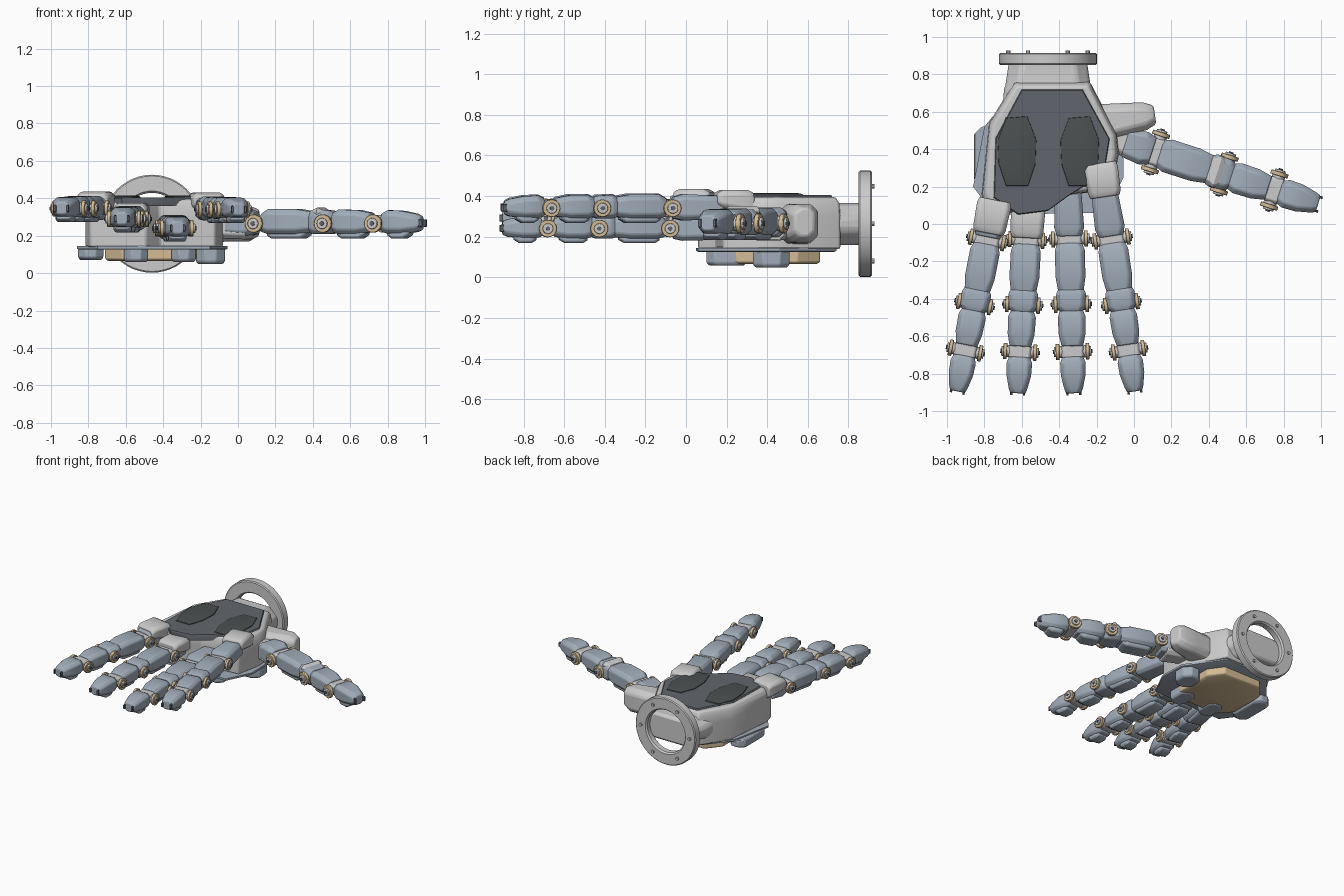
import bpy, bmesh, math
from mathutils import Matrix, Vector

if "Cube" in bpy.data.objects:
    bpy.data.objects.remove(bpy.data.objects["Cube"])


def material(name, rgb):
    m = bpy.data.materials.new(name)
    m.diffuse_color = (*rgb, 1)
    m.use_nodes = True
    m.node_tree.nodes["Principled BSDF"].inputs["Base Color"].default_value = m.diffuse_color
    return m


BLUE = material("blue_steel", (0.36, 0.42, 0.49))
TAN = material("brass", (0.66, 0.50, 0.30))
DARK = material("dark_panel", (0.12, 0.13, 0.15))
BLACK = material("dark_pad", (0.07, 0.08, 0.08))


def finish(name, bm, mat=None, bevel=0.0, mtx=None):
    bmesh.ops.recalc_face_normals(bm, faces=bm.faces)
    me = bpy.data.meshes.new(name)
    bm.to_mesh(me)
    bm.free()
    if mtx:
        me.transform(mtx)
    ob = bpy.data.objects.new(name, me)
    bpy.context.collection.objects.link(ob)
    if mat:
        me.materials.append(mat)
    if bevel:
        b = ob.modifiers.new("bevel", 'BEVEL')
        b.width, b.segments, b.limit_method = bevel, 2, 'ANGLE'
    return ob


def bridge(rings, name, mat, bevel, mtx):
    bm = bmesh.new()
    vs = [[bm.verts.new(p) for p in r] for r in rings]
    n = len(vs[0])
    for a, b in zip(vs, vs[1:]):
        for i in range(n):
            bm.faces.new((a[i], a[(i + 1) % n], b[(i + 1) % n], b[i]))
    bm.faces.new(vs[0])
    bm.faces.new(vs[-1])
    return finish(name, bm, mat, bevel, mtx)


def loft(name, sections, mat=None, mtx=None, c=0.022, bevel=0.007):
    """Chamfered box along local x; sections are (x, half width, z low, z high)."""
    rings = []
    for x, w, a, b in sections:
        k = min(c, w * .6, (b - a) * .45)
        rings.append([(x, y, z) for y, z in (
            (-w, a + k), (-w + k, a), (w - k, a), (w, a + k),
            (w, b - k), (w - k, b), (-w + k, b), (-w, b - k))])
    return bridge(rings, name, mat, bevel, mtx)


def prism(name, outline, levels, mat=None, bevel=0.006):
    """Outline raised through (z, scale about centre) levels."""
    cx = (min(p[0] for p in outline) + max(p[0] for p in outline)) / 2
    cy = (min(p[1] for p in outline) + max(p[1] for p in outline)) / 2
    rings = [[(cx + (x - cx) * s, cy + (y - cy) * s, z) for x, y in outline] for z, s in levels]
    return bridge(rings, name, mat, bevel, None)


def rod(name, centre, r, depth, mat=None, mtx=None, n=20, bevel=0.003):
    """Cylinder whose axis is local y."""
    bm = bmesh.new()
    bmesh.ops.create_cone(bm, cap_ends=True, segments=n, radius1=r, radius2=r, depth=depth,
                          matrix=Matrix.Translation(centre) @ Matrix.Rotation(math.pi / 2, 4, 'X'))
    return finish(name, bm, mat, bevel, mtx)


def joint(name, u, w, m):
    rod(name + "_axle", (u, 0, 0), .032, 2 * w, None, m)
    loft(name + "_link", [(u - .03, w * .75, -.03, .04), (u + .03, w * .75, -.03, .04)], None, m, .012, .004)
    for s in (-1, 1):
        rod(name + "_washer", (u, s * w, 0), .043, .02, TAN, m)
        rod(name + "_cap", (u, s * (w + .01), 0), .026, .02, None, m)
        rod(name + "_pin", (u, s * (w + .016), 0), .011, .02, DARK, m, 8, 0)


def finger(name, start, end, back, s=1.0):
    a, b = Vector(start), Vector(end)
    d = b - a
    k = d.length / .82
    m = (Matrix.Translation(a) @ Matrix.Rotation(math.atan2(d.y, d.x), 4, 'Z')
         @ Matrix.Diagonal((k, s, s, 1)))
    # base block, phalanges and their knuckle cuffs
    loft(name + "_base", [(-back, .07, -.055, .06), (-.06, .08, -.06, .07), (-.015, .066, -.05, .055)], BLUE, m)
    loft(name + "_proximal", [(.022, .066, -.04, .048), (.06, .08, -.05, .068),
                              (.2, .08, -.05, .068), (.275, .068, -.042, .055)], BLUE, m)
    loft(name + "_cuff", [(.265, .068, -.045, .055), (.29, .08, -.05, .066),
                          (.36, .074, -.05, .062), (.385, .06, -.04, .05)], BLUE, m)
    loft(name + "_middle", [(.375, .06, -.04, .05), (.41, .074, -.05, .066),
                            (.5, .072, -.05, .064), (.565, .058, -.04, .05)], BLUE, m)
    loft(name + "_distal", [(.622, .056, -.04, .048), (.655, .068, -.048, .063),
                            (.72, .066, -.048, .06), (.79, .05, -.04, .046), (.815, .04, -.03, .034)], BLUE, m)
    for u0, u1, w in ((.05, .25, .058), (.4, .54, .052), (.65, .76, .048)):
        loft(name + "_under_pad", [(u0, w * .8, -.058, -.03), (u0 + .025, w, -.072, -.03),
                                   (u1 - .03, w, -.072, -.03), (u1, w * .8, -.055, -.03)], BLUE, m, .01, .004)
    for v in (-.034, .034):
        loft(name + "_tip_stud", [(.78, .007, -.022, .025), (.826, .006, -.015, .018)], DARK,
             m @ Matrix.Translation((0, v, 0)), .003, 0)
    for i, (u, w) in enumerate(((0, .088), (.345, .084), (.595, .08))):
        joint(f"{name}_joint_{i + 1}", u, w, m)
    return m


# fingers and thumb
little = finger("little_finger", (-.785, -.085, .345), (-.945, -.9, .345), .15)
ring = finger("ring_finger", (-.575, -.085, .29), (-.622, -.91, .29), .15)
middle = finger("middle_finger", (-.345, -.08, .24), (-.322, -.91, .235), .26)
index = finger("index_finger", (-.12, -.08, .34), (.005, -.9, .335), .26)
thumb = finger("thumb", (.115, .385, .265), (.99, .105, .265), .15, 1.13)

# grey knuckle covers
for nm, m, u, top in (("little", little, -.125, .09), ("ring", ring, -.1, .085), ("index", index, -.315, .09)):
    loft(nm + "_knuckle_cover", [(u - .09, .085, -.02, top - .015), (u - .06, .092, -.02, top),
                                 (u + .06, .088, .0, top), (u + .09, .08, .01, top - .015)], None, m, .02)
loft("thumb_joint_cover", [(.27, .06, .03, .06), (.31, .078, .03, .076), (.34, .06, .03, .06)], None, thumb, .015)

# palm body, dark top panel and two raised pads
palm = [(-.64, .76), (-.235, .76), (-.09, .48), (-.08, .38), (-.12, .18), (-.42, .15),
        (-.49, .06), (-.79, .06), (-.815, .16), (-.775, .54)]
prism("palm_body", palm, [(.14, 1), (.3, 1), (.365, .985), (.395, .93)], None, .01)
prism("palm_top_panel", [(-.6, .72), (-.275, .72), (-.13, .455), (-.16, .27), (-.35, .15), (-.46, .07),
                         (-.62, .05), (-.75, .14), (-.74, .46)], [(.36, 1), (.398, 1), (.405, .985)], DARK, 0)
for x in (-.625, -.29):
    prism("palm_top_pad", [(x + a, y) for a, y in (
        (-.06, .57), (.055, .58), (.105, .45), (.1, .32), (.06, .2), (-.06, .2), (-.1, .32), (-.105, .45))],
        [(.395, 1), (.41, .97), (.416, .8)], BLACK, 0)

# underside plate, brass panel and pads
prism("palm_under_plate", [(-.62, .74), (-.25, .74), (-.06, .46), (-.055, .25), (-.15, .06),
                           (-.75, .05), (-.86, .2), (-.8, .52)], [(.125, .97), (.13, 1), (.145, 1)], BLUE, 0)
prism("palm_brass_panel", [(-.62, .66), (-.3, .66), (-.22, .55), (-.22, .25), (-.3, .17),
                           (-.62, .17), (-.71, .27), (-.71, .55)], [(.065, .93), (.075, 1), (.13, 1)], TAN)


def pad(name, x0, x1, y0, y1, z0, z1):
    c = .3 * min(x1 - x0, y1 - y0)
    prism(name, [(x0 + c, y0), (x1 - c, y0), (x1, y0 + c), (x1, y1 - c),
                 (x1 - c, y1), (x0 + c, y1), (x0, y1 - c), (x0, y0 + c)],
          [(z0, .85), (z0 + .015, 1), (z1, 1)], BLUE)


pad("outer_palm_pad", -.855, -.72, .2, .52, .07, .135)
pad("inner_palm_pad", -.225, -.07, .33, .51, .048, .135)
for x in (-.545, -.29):
    pad("front_palm_pad", x - .065, x + .065, .1, .3, .058, .13)

# wrist neck, mounting ring and bolts
along_y = Matrix.Translation((-.46, 0, 0)) @ Matrix.Rotation(math.pi / 2, 4, 'Z')
loft("wrist_neck", [(.52, .25, .15, .37), (.72, .235, .15, .37), (.74, .228, .16, .365),
                    (.87, .208, .16, .365)], None, along_y, .07, .02)
bm = bmesh.new()
profile = [(.165, .862), (.175, .85), (.255, .85), (.262, .857), (.262, .908), (.255, .915), (.175, .915), (.165, .903)]
vs = [bm.verts.new((-.46 + r, y, .264)) for r, y in profile]
es = [bm.edges.new((vs[i], vs[(i + 1) % 8])) for i in range(8)]
bmesh.ops.spin(bm, geom=vs + es, cent=(-.46, 0, .264), axis=(0, 1, 0), angle=2 * math.pi, steps=48)
bmesh.ops.remove_doubles(bm, verts=bm.verts, dist=1e-4)
finish("wrist_ring", bm)
for i in range(6):
    a = i * math.pi / 3
    rod("wrist_bolt", (-.46 + .213 * math.cos(a), .917, .264 + .213 * math.sin(a)), .012, .02, None, None, 10, 0)

# thumb mount
thumb_mount = Matrix.Translation((-.2, .54, 0)) @ Matrix.Rotation(math.radians(8), 4, 'Z')
loft("thumb_mount", [(0, .1, .16, .36), (.16, .085, .17, .36), (.26, .075, .17, .36), (.315, .05, .2, .34)],
     None, thumb_mount, .035, .012)
loft("thumb_bracket", [(-.22, .06, -.07, .05), (-.05, .075, -.075, .055)], None, thumb)

# smooth shading with crisp edges
for ob in bpy.context.scene.objects:
    ob.select_set(True)
    bpy.context.view_layer.objects.active = ob
bpy.ops.object.shade_smooth_by_angle(angle=math.radians(30))
